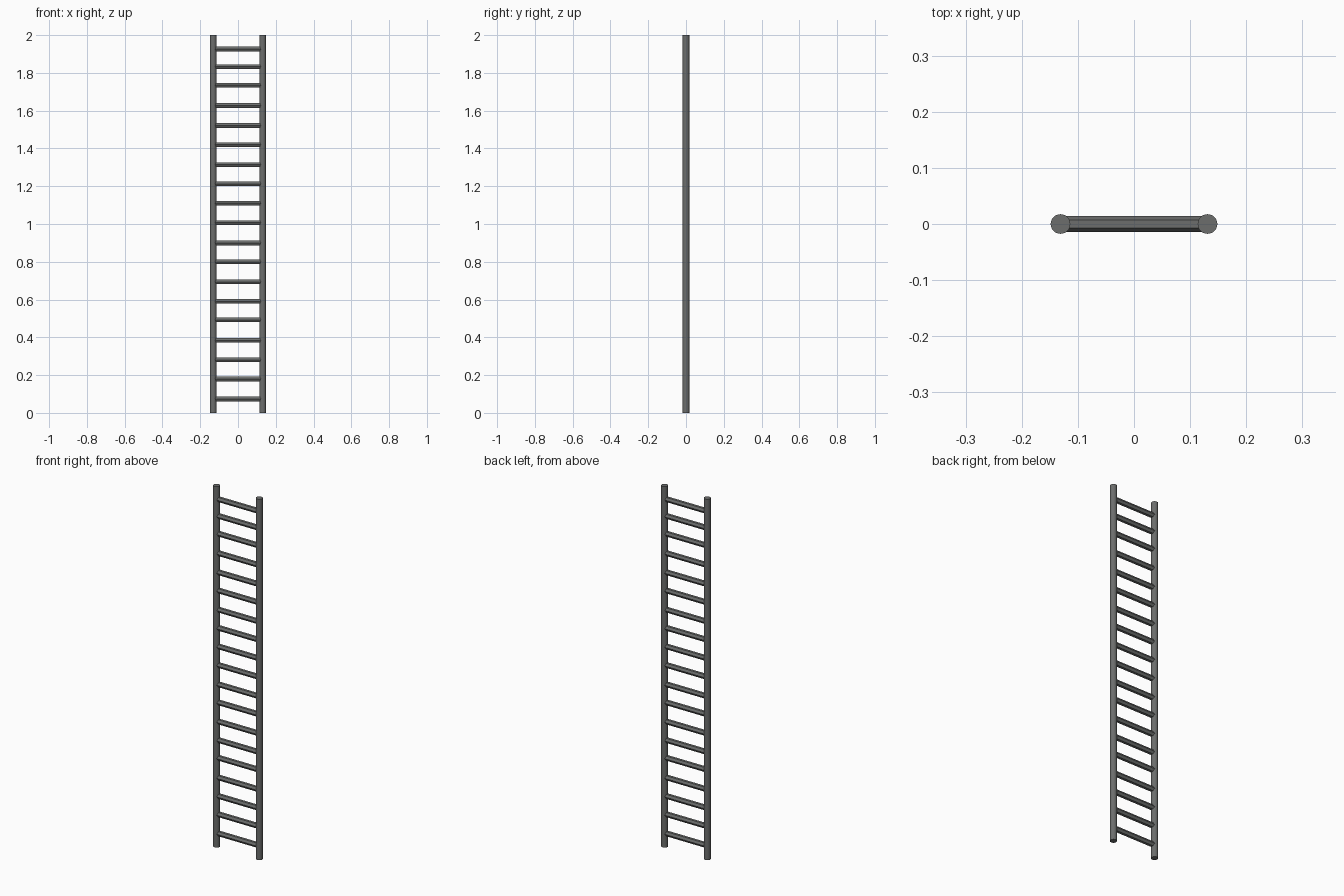
import bpy, math

if "Cube" in bpy.data.objects:
    bpy.data.objects.remove(bpy.data.objects["Cube"])

# single dark grey metal
metal = bpy.data.materials.new("dark grey metal")
metal.diffuse_color = (0.15, 0.155, 0.152, 1)
metal.use_nodes = True
metal.node_tree.nodes["Principled BSDF"].inputs["Base Color"].default_value = metal.diffuse_color

def rod(name, radius, length, loc, sides, rot=(0, 0, 0)):
    bpy.ops.mesh.primitive_cylinder_add(vertices=sides, radius=radius, depth=length,
                                        location=loc, rotation=rot)
    o = bpy.context.object
    o.name = name
    o.data.materials.append(metal)
    bpy.ops.object.shade_smooth_by_angle(angle=math.radians(35))
    return o

# side rails
for side, x in (("left", -0.131), ("right", 0.131)):
    rod(side + "_rail", 0.0175, 2.0, (x, 0, 1.0), 32)

# rungs, slightly uneven spacing, flat top and bottom
heights = [0.074, 0.18, 0.281, 0.384, 0.493, 0.591, 0.694, 0.80, 0.90, 1.007,
           1.11, 1.213, 1.314, 1.42, 1.521, 1.627, 1.735, 1.833, 1.926]
for i, z in enumerate(heights):
    rod(f"rung_{i + 1}", 0.0145, 0.262, (0, 0, z), 6, (0, math.pi / 2, 0))
    # a vertex points towards +y and -y, so the flats face up and down
